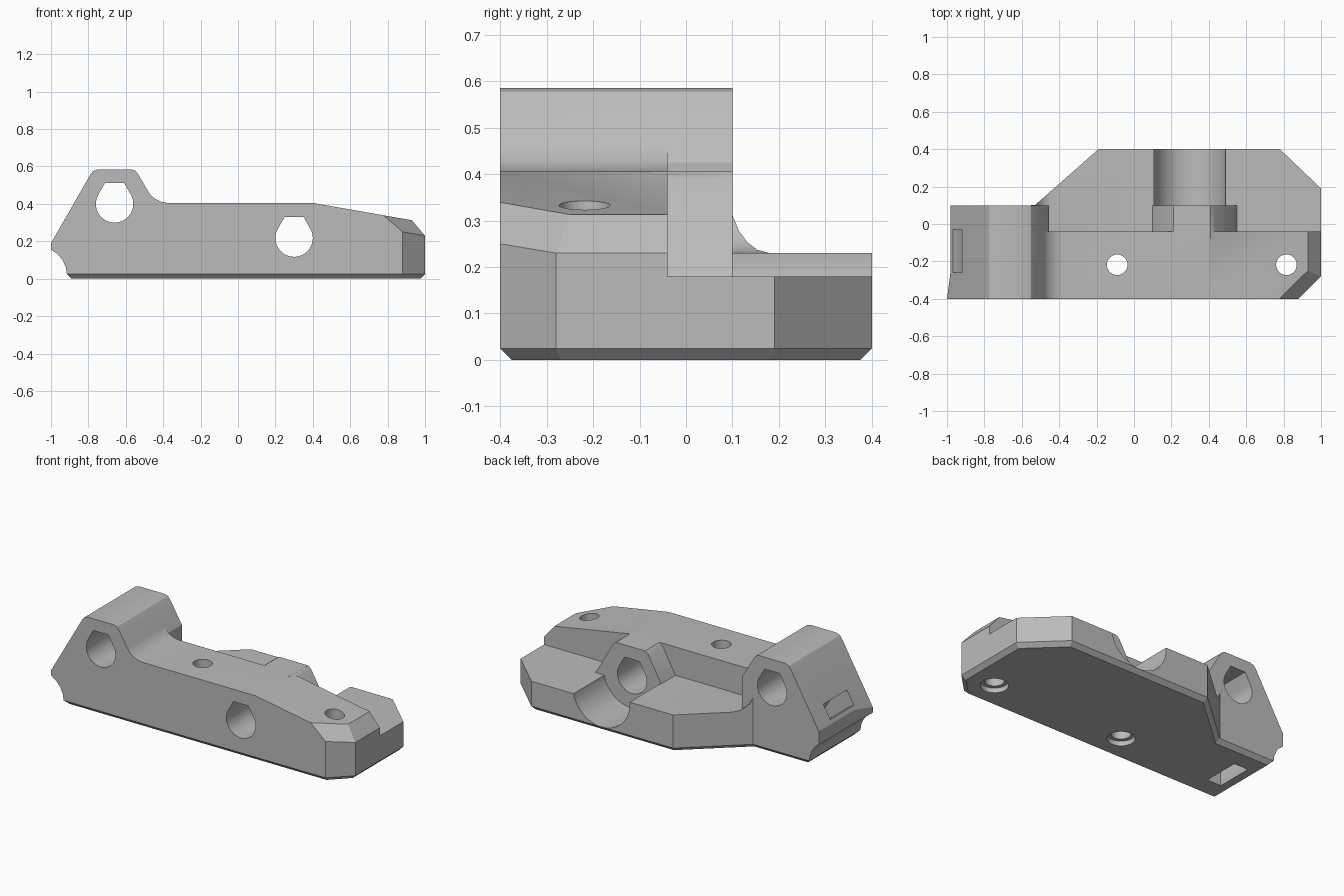
import bpy, bmesh, math
from mathutils import Vector

cube = bpy.data.objects.get("Cube")
if cube:
    bpy.data.objects.remove(cube, do_unlink=True)

grey = bpy.data.materials.new("plain grey")
grey.use_nodes = True
grey.diffuse_color = (0.5, 0.5, 0.5, 1)
bsdf = next(n for n in grey.node_tree.nodes if n.type == 'BSDF_PRINCIPLED')
bsdf.inputs["Base Color"].default_value = grey.diffuse_color


def prism(name, points, low, high, axis='Y', cuts=(), chamfer=0):
    """Extrude a flat outline along an axis, then shave it with planes."""
    bm = bmesh.new()
    if axis == 'Y':
        verts = [bm.verts.new((x, low, z)) for x, z in points]
        step = Vector((0, high - low, 0))
    else:
        verts = [bm.verts.new((x, y, low)) for x, y in points]
        step = Vector((0, 0, high - low))
    base = bm.faces.new(verts)
    ext = bmesh.ops.extrude_face_region(bm, geom=[base], use_keep_orig=True)
    bmesh.ops.translate(bm, vec=step, verts=[v for v in ext["geom"] if isinstance(v, bmesh.types.BMVert)])
    bmesh.ops.recalc_face_normals(bm, faces=bm.faces[:])
    if chamfer:
        bottom = min(bm.faces, key=lambda f: f.calc_center_median().z)
        bmesh.ops.inset_region(bm, faces=[bottom], thickness=chamfer, depth=chamfer,
                               use_even_offset=True, use_boundary=True)
    for point, normal in cuts:
        res = bmesh.ops.bisect_plane(bm, geom=bm.verts[:] + bm.edges[:] + bm.faces[:],
                                     plane_co=point, plane_no=normal, clear_outer=True)
        rim = [e for e in res["geom_cut"] if isinstance(e, bmesh.types.BMEdge)]
        bmesh.ops.edgeloop_fill(bm, edges=rim)
    bmesh.ops.recalc_face_normals(bm, faces=bm.faces[:])
    mesh = bpy.data.meshes.new(name)
    bm.to_mesh(mesh)
    bm.free()
    obj = bpy.data.objects.new(name, mesh)
    mesh.materials.append(grey)
    bpy.context.collection.objects.link(obj)
    return obj


def combine(target, other, operation):
    """Apply a boolean and discard the helper."""
    mod = target.modifiers.new("boolean", 'BOOLEAN')
    mod.operation, mod.object, mod.solver = operation, other, 'EXACT'
    bpy.context.view_layer.objects.active = target
    bpy.ops.object.modifier_apply(modifier=mod.name)
    bpy.data.objects.remove(other, do_unlink=True)


def arc(cx, cz, r, start, end, n):
    angles = [math.radians(start + (end - start) * i / n) for i in range(n + 1)]
    return [(cx + r * math.cos(a), cz + r * math.sin(a)) for a in angles]


def teardrop(cx, cz):
    """Round hole with a tapered flat roof."""
    return arc(cx, cz, 0.1, 150, 390, 32) + [(cx + 0.051, cz + 0.112), (cx - 0.051, cz + 0.112)]


# Tall end block with a concave notch low on its outer side
body = prism("mounting_bracket", [
    (-0.79, -0.1), (-0.915, 0.025), (-0.92, 0.06), (-0.938, 0.1), (-0.965, 0.132),
    (-1, 0.155), (-1, 0.19), (-0.79, 0.555), (-0.775, 0.575), (-0.75, 0.585),
    (-0.57, 0.585), (-0.55, 0.578), (-0.535, 0.56), (-0.455, 0.425), (-0.455, -0.1)],
    -0.5, 0.1)

# Long front bar, sloped and chamfered towards the far end
corner = Vector((0.88, -0.4, 0.25))
side = Vector((1, -0.28, 0.23))
inner = Vector((0.93, -0.25, 0.312))
front_bar = prism("front_bar", [
    (-0.66, -0.12), (-0.66, 0.47), (-0.483, 0.47), (-0.468, 0.449), (-0.445, 0.428),
    (-0.412, 0.411), (-0.375, 0.405), (0.4, 0.405), (1.1, 0.283), (1.1, -0.12)],
    -0.52, -0.04,
    cuts=[(side, Vector((0.082, 0, 0.07))),
          (corner, (side - corner).cross(inner - corner))])

# Low rear plates either side of the groove
left_plate = prism("low_plate", [
    (-0.55, -0.14), (-0.55, 0.35), (-0.53, 0.31), (-0.515, 0.278), (-0.495, 0.254),
    (-0.47, 0.237), (-0.44, 0.23), (0.3, 0.23), (0.3, -0.14)], -0.06, 0.5)
right_plate = prism("lower_plate", [
    (0.25, -0.16), (0.25, 0.18), (1.2, 0.18), (1.2, -0.16)], -0.07, 0.52)
groove = prism("groove_cutter", arc(0.3, 0.22, 0.195, 0, 352.5, 47), 0.1, 0.7)

# Boss behind the bar
boss = prism("boss", [
    (0.1, -0.18), (0.1, 0.23), (0.19, 0.39), (0.21, 0.405), (0.41, 0.405),
    (0.43, 0.39), (0.55, 0.18), (0.5, 0.1), (0.5, -0.18)], -0.08, 0.1)

for part in (left_plate, right_plate):
    combine(body, part, 'UNION')
combine(body, groove, 'DIFFERENCE')
for part in (front_bar, boss):
    combine(body, part, 'UNION')

# Trim everything to the plan outline with a chamfered foot
plan = prism("plan_trim", [
    (-1, -0.4), (0.88, -0.4), (1, -0.28), (1, 0.19), (0.78, 0.4), (-0.19, 0.4),
    (-0.53, 0.1005), (-0.98, 0.1005), (-0.98, -0.25)], 0.025, 1, axis='Z', chamfer=0.025)
combine(body, plan, 'INTERSECT')

# Rod holes through front to back
for cx, cz in ((-0.66, 0.4), (0.3, 0.217)):
    combine(body, prism("rod_hole", teardrop(cx, cz), -0.6, 0.6), 'DIFFERENCE')

# Screw holes with a wider mouth underneath
for cx in (-0.09, 0.815):
    hole = prism("screw_hole", arc(cx, -0.218, 0.055, 0, 348.75, 31), -0.2, 0.8, axis='Z')
    combine(body, hole, 'DIFFERENCE')
    mouth = prism("screw_mouth", arc(cx, -0.218, 0.078, 0, 348.75, 31), -0.1, 0.03, axis='Z')
    combine(body, mouth, 'DIFFERENCE')

# Curved strap slot from the sloped side down to the underside
slot = arc(-1.06, 0.04, 0.225, -40, 100, 20) + arc(-1.06, 0.04, 0.32, 100, -40, 20)
combine(body, prism("strap_slot", slot, -0.26, -0.03), 'DIFFERENCE')

# Shading
bpy.ops.object.select_all(action='DESELECT')
body.select_set(True)
bpy.context.view_layer.objects.active = body
body.data.materials.clear()
body.data.materials.append(grey)
for poly in body.data.polygons:
    poly.material_index = 0
bpy.ops.object.shade_smooth_by_angle(angle=math.radians(28))
